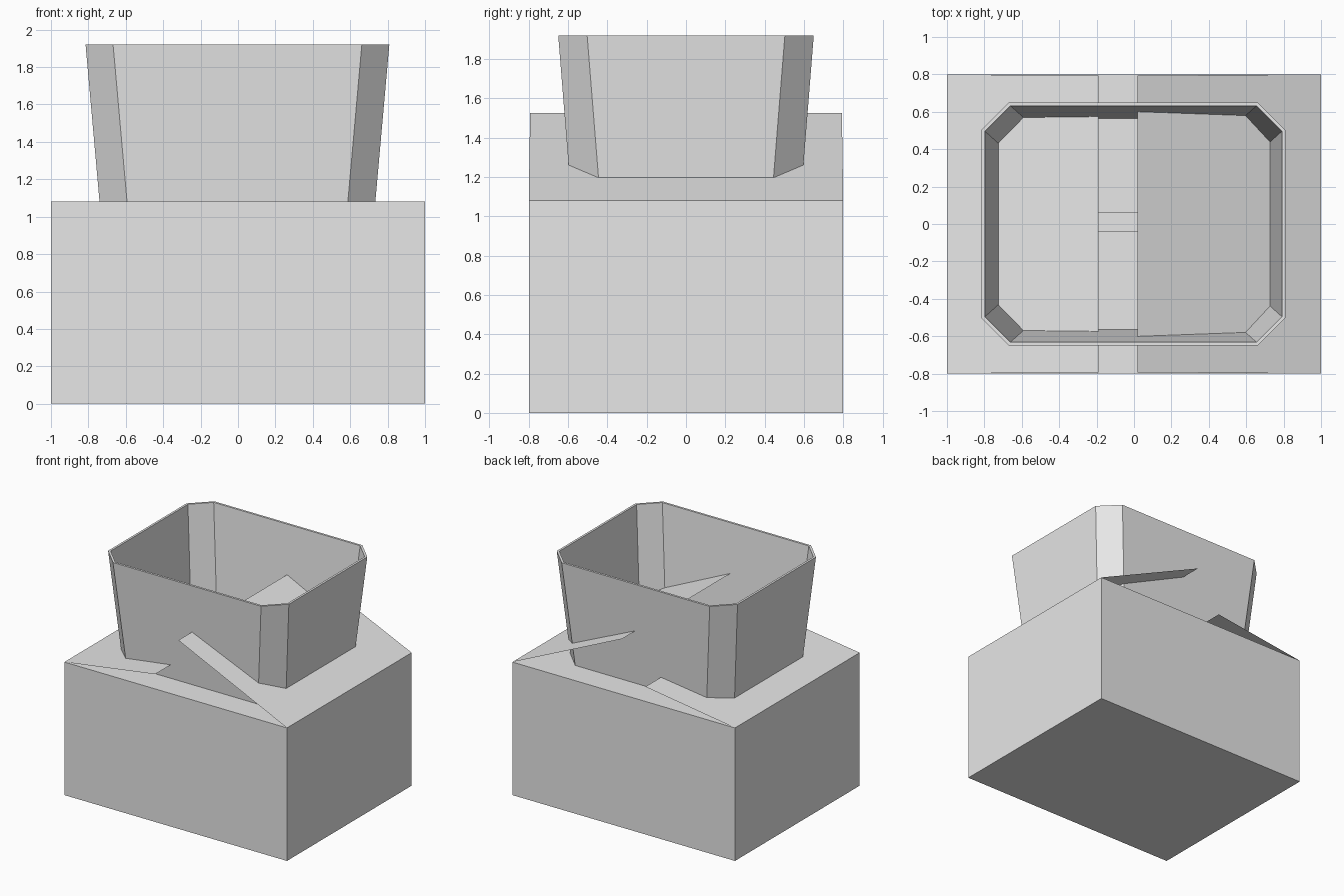
import bpy
import bmesh

cube = bpy.data.objects.get("Cube")
if cube:
    bpy.data.objects.remove(cube, do_unlink=True)

# One plain grey for everything
grey = bpy.data.materials.new("plain_grey")
grey.use_nodes = True
COLOUR = (0.8, 0.8, 0.8, 1.0)
grey.diffuse_color = COLOUR
for node in grey.node_tree.nodes:
    if node.type == 'BSDF_PRINCIPLED':
        node.inputs["Base Color"].default_value = COLOUR

HALF_X, HALF_Y, BOX_TOP = 1.0, 0.8, 1.08


def finish(name, bm):
    """Turn a bmesh into a named grey object."""
    mesh = bpy.data.meshes.new(name)
    bm.to_mesh(mesh)
    bm.free()
    mesh.materials.append(grey)
    obj = bpy.data.objects.new(name, mesh)
    bpy.context.scene.collection.objects.link(obj)
    return obj


def panel(name, corners):
    """Single thin sheet through the given corners."""
    bm = bmesh.new()
    bm.faces.new([bm.verts.new(c) for c in corners])
    return finish(name, bm)


# Box: thin-walled carton without its top face
bm = bmesh.new()
bmesh.ops.create_cube(bm, size=1)
for v in bm.verts:
    v.co.x *= 2 * HALF_X
    v.co.y *= 2 * HALF_Y
    v.co.z = (v.co.z + 0.5) * BOX_TOP
top = [f for f in bm.faces if f.normal.z > 0.9]
bmesh.ops.delete(bm, geom=top, context='FACES_ONLY')
finish("box", bm)

# Short front and back flaps, folded flat
for name, side, edge in (("front_flap", -1, -0.04), ("back_flap", 1, 0.06)):
    y = side * HALF_Y
    panel(name, [(-HALF_X, y, BOX_TOP), (HALF_X, y, BOX_TOP),
                 (HALF_X, edge, BOX_TOP), (-HALF_X, edge, BOX_TOP)][::-side])

# Side flaps, propped up at different angles and slightly narrower at the tip
TIP_Y = 0.793
for name, side, tip_x, tip_z in (("right_flap", -1, -0.19, 1.195),
                                 ("left_flap", 1, 0.02, 1.527)):
    x = side * HALF_X
    panel(name, [(x, -HALF_Y, BOX_TOP), (x, HALF_Y, BOX_TOP),
                 (tip_x, TIP_Y, tip_z), (tip_x, -TIP_Y, tip_z)][::side])

# Bin: tapered tub with chamfered corners and a thin wall
BIN_TOP, BIN_BASE, WALL = 1.92, 0.02, 0.018
TAPER_X, TAPER_Y, CHAMFER = 0.089, 0.08, 0.147


def ring(bm, z, inset):
    """Eight-sided outline of the bin at height z."""
    hx = 0.812 - (BIN_TOP - z) * TAPER_X - inset
    hy = 0.65 - (BIN_TOP - z) * TAPER_Y - inset
    c = CHAMFER - inset * 0.6
    quarter = [(hx, hy - c), (hx - c, hy)]
    points = quarter + [(-x, y) for x, y in quarter[::-1]]
    points += [(-x, -y) for x, y in points]
    return [bm.verts.new((x - 0.003, y, z)) for x, y in points]


bm = bmesh.new()
rings = [ring(bm, BIN_BASE, 0), ring(bm, BIN_TOP, 0),
         ring(bm, BIN_TOP, WALL), ring(bm, BIN_BASE + WALL, WALL)]
for low, high in zip(rings, rings[1:]):
    for i in range(len(low)):
        j = (i + 1) % len(low)
        bm.faces.new((low[i], low[j], high[j], high[i]))
bm.faces.new(rings[0][::-1])
bm.faces.new(rings[-1])
bmesh.ops.recalc_face_normals(bm, faces=bm.faces)
finish("bin", bm)
